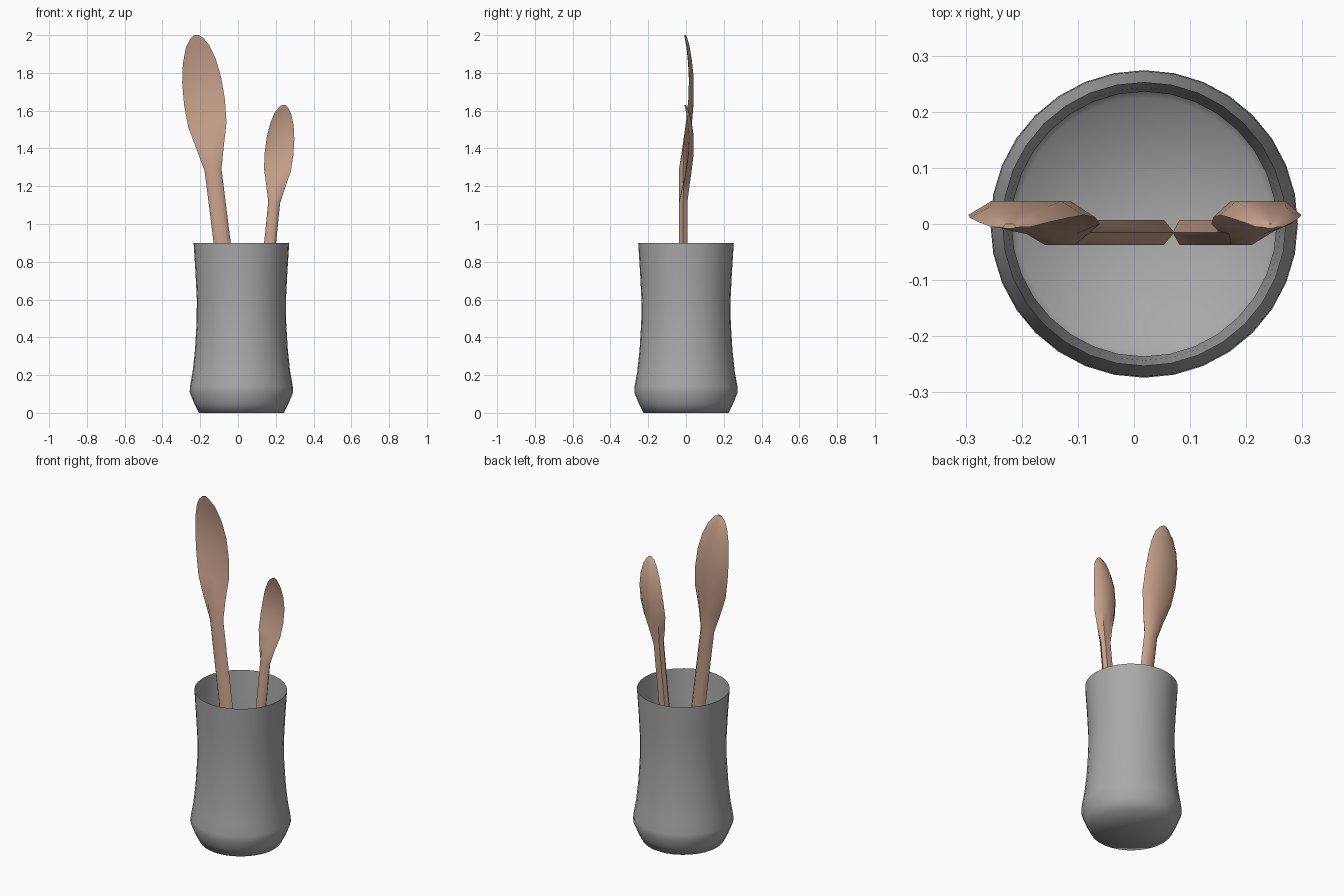
import bpy, bmesh, math

cube = bpy.data.objects.get("Cube")
if cube:
    bpy.data.objects.remove(cube, do_unlink=True)


def material(name, color):
    mat = bpy.data.materials.new(name)
    mat.use_nodes = True
    mat.diffuse_color = color
    mat.node_tree.nodes["Principled BSDF"].inputs["Base Color"].default_value = color
    return mat


def loft(name, rings, mat, cap_end, angle):
    """Skin a stack of equal-sized closed rings, fanning the caps."""
    bm = bmesh.new()
    loops = [[bm.verts.new(p) for p in ring] for ring in rings]
    n = len(loops[0])
    for low, high in zip(loops, loops[1:]):
        for i in range(n):
            j = (i + 1) % n
            bm.faces.new((low[i], low[j], high[j], high[i]))
    bottom = bm.faces.new(loops[0][::-1])
    caps = [bottom]
    if cap_end:
        caps.append(bm.faces.new(loops[-1]))
    bmesh.ops.poke(bm, faces=caps)
    mesh = bpy.data.meshes.new(name)
    bm.to_mesh(mesh)
    bm.free()
    obj = bpy.data.objects.new(name, mesh)
    bpy.context.collection.objects.link(obj)
    mesh.materials.append(mat)
    bpy.ops.object.select_all(action="DESELECT")
    obj.select_set(True)
    bpy.context.view_layer.objects.active = obj
    bpy.ops.object.shade_smooth_by_angle(angle=math.radians(angle))
    return obj


grey = material("grey ceramic", (0.40, 0.40, 0.40, 1))
wood = material("pale wood", (0.58, 0.36, 0.26, 1))

# Open, single-walled pot: (radius, height)
profile = [(0.225, 0), (0.25, 0.05), (0.274, 0.11), (0.272, 0.14), (0.258, 0.22),
           (0.246, 0.33), (0.237, 0.48), (0.236, 0.6), (0.243, 0.74), (0.253, 0.9)]
SIDES = 32
pot_rings = [[(r * math.cos(math.tau * i / SIDES), r * math.sin(math.tau * i / SIDES), z)
              for i in range(SIDES)] for r, z in profile]
pot = loft("pot", pot_rings, grey, False, 100)
pot.location.x = 0.018

# Spoon stations: (fraction of length, half width, front y, rim y, back y)
stations = [
    (0.0, 0.045, -0.037, -0.015, 0.007),
    (0.64, 0.045, -0.037, -0.015, 0.007),
    (0.70, 0.073, -0.018, -0.012, 0.018),
    (0.76, 0.102, 0.004, 0.000, 0.030),
    (0.82, 0.109, 0.022, 0.012, 0.040),
    (0.88, 0.104, 0.026, 0.016, 0.041),
    (0.93, 0.088, 0.018, 0.011, 0.031),
    (0.97, 0.062, 0.006, 0.003, 0.018),
    (0.99, 0.036, -0.004, -0.005, 0.007),
    (1.0, 0.012, -0.008, -0.006, 0.000),
]


def spoon(name, foot, tip, width):
    dx, dz = tip[0] - foot[0], tip[1] - foot[1]
    length = math.hypot(dx, dz)
    rings = []
    for t, half, front, rim, back in stations:
        w, z = half * width, t * length
        rings.append([(-w, rim, z), (-0.6 * w, front, z), (0, front, z), (0.6 * w, front, z),
                      (w, rim, z), (0.6 * w, back, z), (0, back, z), (-0.6 * w, back, z)])
    obj = loft(name, rings, wood, True, 50)
    obj.location = (foot[0], 0, foot[1])
    obj.rotation_euler.y = math.atan2(dx, dz)


spoon("large_spoon", (0.027, 0.02), (-0.222, 2.0), 1.0)
spoon("small_spoon", (0.1, 0.2), (0.243, 1.63), 0.7)
